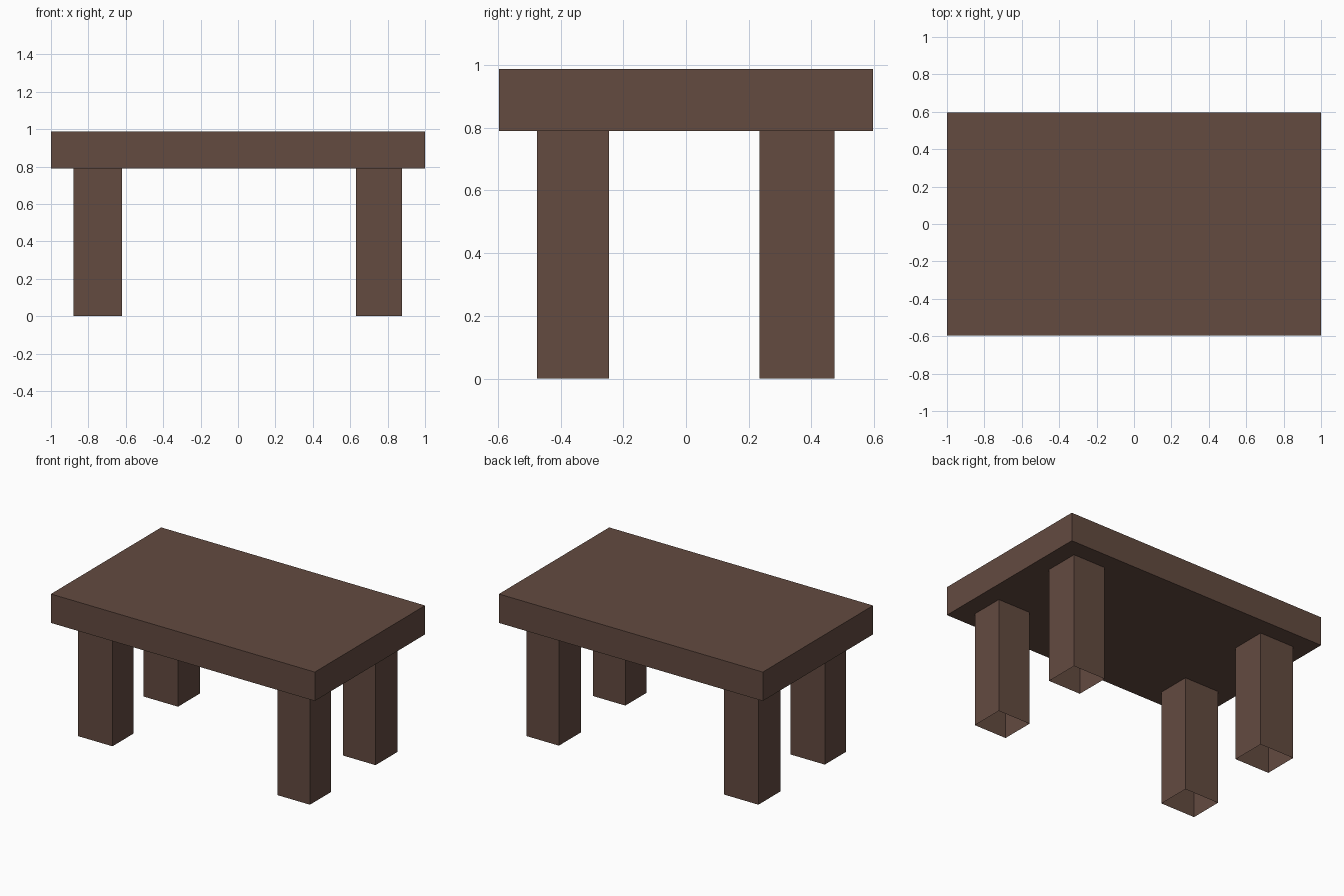
import bpy, bmesh

if "Cube" in bpy.data.objects:
    bpy.data.objects.remove(bpy.data.objects["Cube"])

# Single dark brown wood colour
wood = bpy.data.materials.new("dark_brown_wood")
wood.diffuse_color = (0.125, 0.069, 0.051, 1.0)
wood.use_nodes = True
wood.node_tree.nodes["Principled BSDF"].inputs["Base Color"].default_value = wood.diffuse_color


def box(name, x, y, z, open_ends=False):
    """Box between the given (min, max) ranges; open_ends leaves out top and bottom."""
    bm = bmesh.new()
    bmesh.ops.create_cube(bm, size=1.0)
    for v in bm.verts:
        v.co = [lo + (c + 0.5) * (hi - lo) for c, (lo, hi) in zip(v.co, (x, y, z))]
    bm.normal_update()
    if open_ends:
        caps = [f for f in bm.faces if abs(f.normal.z) > 0.5]
        bmesh.ops.delete(bm, geom=caps, context='FACES_ONLY')
    mesh = bpy.data.meshes.new(name)
    bm.to_mesh(mesh)
    bm.free()
    mesh.materials.append(wood)
    obj = bpy.data.objects.new(name, mesh)
    bpy.context.collection.objects.link(obj)
    return obj


# Thick table top
box("table_top", (-1.0, 1.0), (-0.597, 0.597), (0.79, 0.988))

# Four hollow legs, open underneath
sides = {"left": (-0.88, -0.619), "right": (0.632, 0.878)}
rows = {"front": (-0.475, -0.246), "back": (0.235, 0.473)}
for row, y in rows.items():
    for side, x in sides.items():
        box(f"{row}_{side}_leg", x, y, (0.0, 0.79), open_ends=True)
